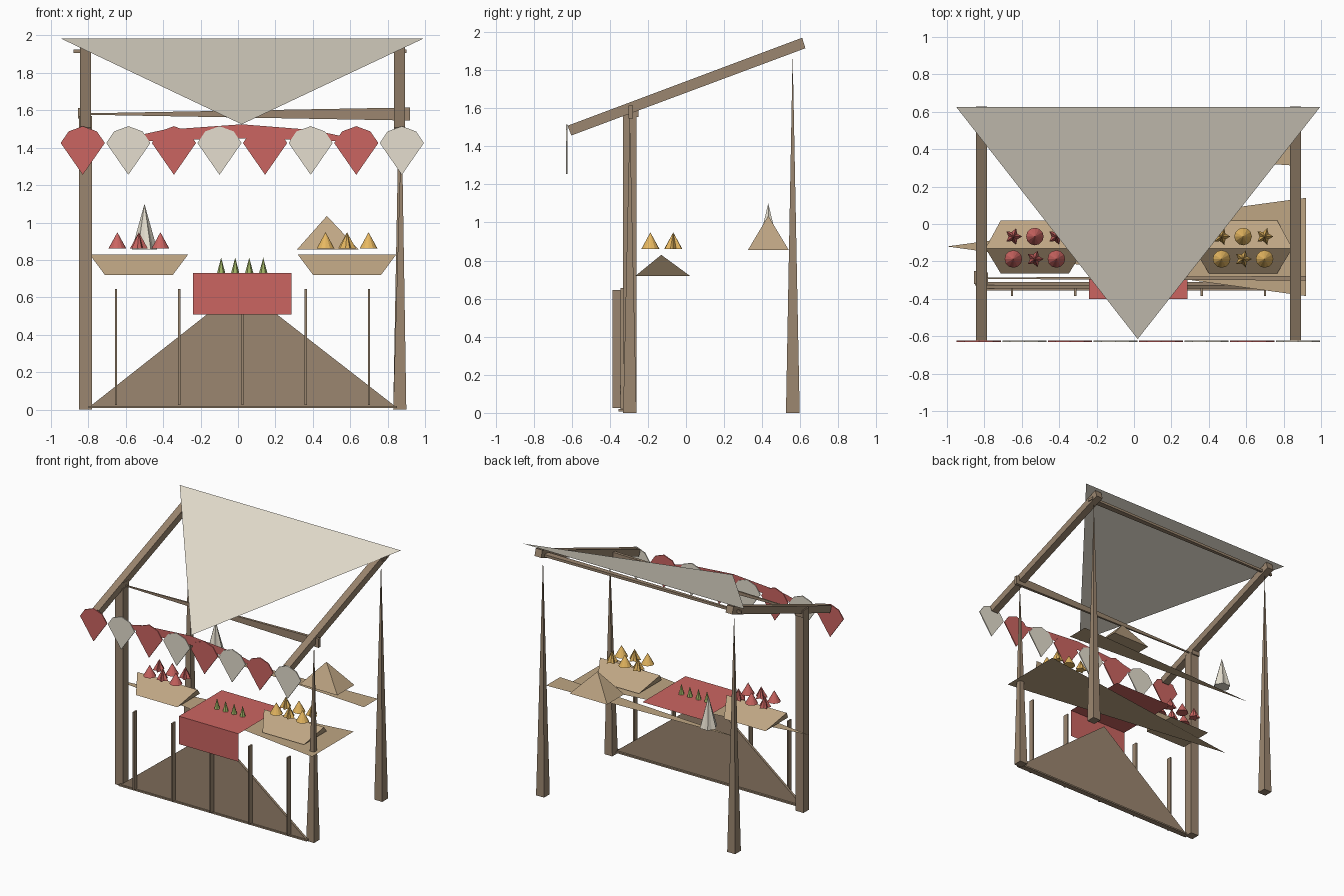
import bpy, math
from mathutils import Vector

if "Cube" in bpy.data.objects:
    bpy.data.objects.remove(bpy.data.objects["Cube"])


def material(name, rgb):
    m = bpy.data.materials.new(name)
    m.diffuse_color = (*rgb, 1)
    m.use_nodes = True
    m.node_tree.nodes["Principled BSDF"].inputs["Base Color"].default_value = m.diffuse_color
    return m


WOOD = material("dark_wood", (0.33, 0.24, 0.16))
TAN = material("light_wood", (0.52, 0.38, 0.23))
CREAM = material("cream_cloth", (0.78, 0.73, 0.62))
RED = material("red", (0.60, 0.13, 0.12))
YELLOW = material("yellow", (0.80, 0.48, 0.12))
GREEN = material("green", (0.35, 0.45, 0.13))


def mesh(name, verts, faces, mat):
    me = bpy.data.meshes.new(name)
    me.from_pydata(verts, [], faces)
    me.update()
    ob = bpy.data.objects.new(name, me)
    bpy.context.collection.objects.link(ob)
    me.materials.append(mat)
    return ob


def loft(name, a, b, mat):
    """Solid between two matching rings of points."""
    n = len(a)
    faces = [(i, (i + 1) % n, n + (i + 1) % n, n + i) for i in range(n)]
    faces += [tuple(range(n))[::-1], tuple(range(n, 2 * n))]
    return mesh(name, list(a) + list(b), faces, mat)


def rect(x0, x1, y0, y1, z):
    return [(x0, y0, z), (x1, y0, z), (x1, y1, z), (x0, y1, z)]


def box(name, x0, x1, y0, y1, z0, z1, mat):
    return loft(name, rect(x0, x1, y0, y1, z0), rect(x0, x1, y0, y1, z1), mat)


def end_ring(x, y, z, hy, hz):
    return [(x, y - hy, z - hz), (x, y + hy, z - hz), (x, y + hy, z + hz), (x, y - hy, z + hz)]


def spike(name, ring, apex, mat):
    """Pyramid or cone from a base ring."""
    n = len(ring)
    faces = [(i, (i + 1) % n, n) for i in range(n)] + [tuple(range(n))[::-1]]
    return mesh(name, ring + [apex], faces, mat)


def cone(name, x, y, z0, z1, r, sides, mat, inner=1.0):
    """Cone; inner < 1 pulls in every second corner for a ribbed shape."""
    ring = []
    for i in range(sides):
        a = 2 * math.pi * i / sides
        q = r * (inner if i % 2 else 1)
        ring.append((x + q * math.cos(a), y + q * math.sin(a), z0))
    return spike(name, ring, (x, y, z1), mat)


# Posts: one square, three tapering to a point
box("front_post_left", -0.85, -0.78, -0.33, -0.26, 0, 1.57, WOOD)
spike("front_post_right", rect(0.83, 0.90, -0.33, -0.26, 0), (0.875, -0.295, 1.57), WOOD)
for side, x in (("left", -0.815), ("right", 0.865)):
    spike("back_post_" + side, rect(x - 0.035, x + 0.035, 0.525, 0.597, 0), (x, 0.56, 1.89), WOOD)

# Sloping rafters
for side, x0, x1 in (("left", -0.845, -0.787), ("right", 0.835, 0.893)):
    prof = [(-0.602, 1.457), (0.627, 1.915), (0.61, 1.97), (-0.622, 1.508)]
    loft("rafter_" + side, [(x0, y, z) for y, z in prof], [(x1, y, z) for y, z in prof], WOOD)

# Cross beams
loft("front_beam", end_ring(-0.80, -0.29, 1.58, 0.004, 0.004),
     end_ring(0.92, -0.29, 1.58, 0.012, 0.035), WOOD)
box("front_beam_end", -0.855, -0.785, -0.32, -0.25, 1.555, 1.612, WOOD)
loft("back_beam", end_ring(-0.88, 0.56, 1.915, 0.008, 0.01),
     end_ring(0.90, 0.56, 1.915, 0.025, 0.01), WOOD)

# Canopy sheet
mesh("canopy", [(-0.95, 0.625, 1.985), (0.02, -0.615, 1.525), (0.995, 0.625, 1.985)],
     [(0, 1, 2)], CREAM)

# Bunting pennants and valance
half = [(0, 1.255), (0.118, 1.425), (0.076, 1.487), (0, 1.515)]
outline = half + [(-x, z) for x, z in half[2:0:-1]]
for i in range(8):
    cx = -0.83 + i * 0.2437
    loft("bunting_%d" % (i + 1), [(cx + x, -0.63, z) for x, z in outline],
         [(cx + x, -0.622, z) for x, z in outline], CREAM if i % 2 else RED)
mesh("valance", [(-0.70, -0.626, 1.43), (0.70, -0.626, 1.43), (0.4, -0.626, 1.495),
                 (0.02, -0.626, 1.525), (-0.4, -0.626, 1.495), (0.02, -0.626, 1.45)],
     [(0, 5, 3, 4), (5, 1, 2, 3)], RED)

# Counter and back shelf
mesh("counter", [(-1.0, -0.12, 0.712), (0.92, -0.385, 0.712), (0.92, 0.14, 0.712)],
     [(0, 1, 2)], TAN)
mesh("back_shelf", [(-0.77, 0.42, 0.832), (0.89, 0.31, 0.832), (0.89, 0.485, 0.832)],
     [(0, 1, 2)], TAN)

# Front panel with sill and battens
loft("front_panel", [(-0.80, -0.345, 0.01), (0.85, -0.345, 0.01), (0.02, -0.345, 0.655)],
     [(-0.80, -0.325, 0.01), (0.85, -0.325, 0.01), (0.02, -0.325, 0.655)], WOOD)
box("front_sill", -0.80, 0.85, -0.355, -0.31, 0.008, 0.02, WOOD)
for i in range(5):
    x = -0.652 + i * 0.338
    box("batten_%d" % (i + 1), x - 0.006, x + 0.006, -0.385, -0.343, 0.025, 0.645, WOOD)

# Red cloth: top and front drape
mesh("cloth", [(-0.24, 0.14, 0.73), (0.285, 0.14, 0.73), (0.285, -0.40, 0.73),
               (-0.24, -0.40, 0.73), (-0.24, -0.40, 0.508), (0.285, -0.40, 0.508)],
     [(0, 3, 2, 1), (3, 4, 5, 2)], RED)

# Wedge crates with two rows of fruit
for side, cx, mat in (("left", -0.53, RED), ("right", 0.583, YELLOW)):
    mesh("crate_" + side, rect(cx - 0.182, cx + 0.182, -0.265, 0.02, 0.72)
         + [(cx - 0.264, -0.13, 0.83), (cx + 0.264, -0.13, 0.83)],
         [(0, 1, 5, 4), (2, 3, 4, 5), (1, 2, 5), (3, 0, 4), (3, 2, 1, 0)], TAN)
    for row, y in enumerate((-0.187, -0.067)):
        for col in range(3):
            x = cx + (col - 1) * 0.115
            name = "fruit_%s_%d_%d" % (side, row + 1, col + 1)
            if (row + col) % 2 == 0:
                cone(name, x, y, 0.862, 0.948, 0.047, 12, mat)
            else:
                cone(name, x, y, 0.862, 0.948, 0.047, 10, mat, 0.55)

# Green vegetables on the cloth
for i in range(4):
    cone("vegetable_%d" % (i + 1), -0.09 + i * 0.075, -0.135, 0.73, 0.812, 0.022, 6, GREEN)

# Goods on the back shelf
spike("shelf_basket", rect(0.315, 0.645, 0.325, 0.54, 0.855), (0.475, 0.432, 1.035), TAN)
cone("shelf_sack", -0.50, 0.432, 0.855, 1.10, 0.068, 12, CREAM, 0.8)
